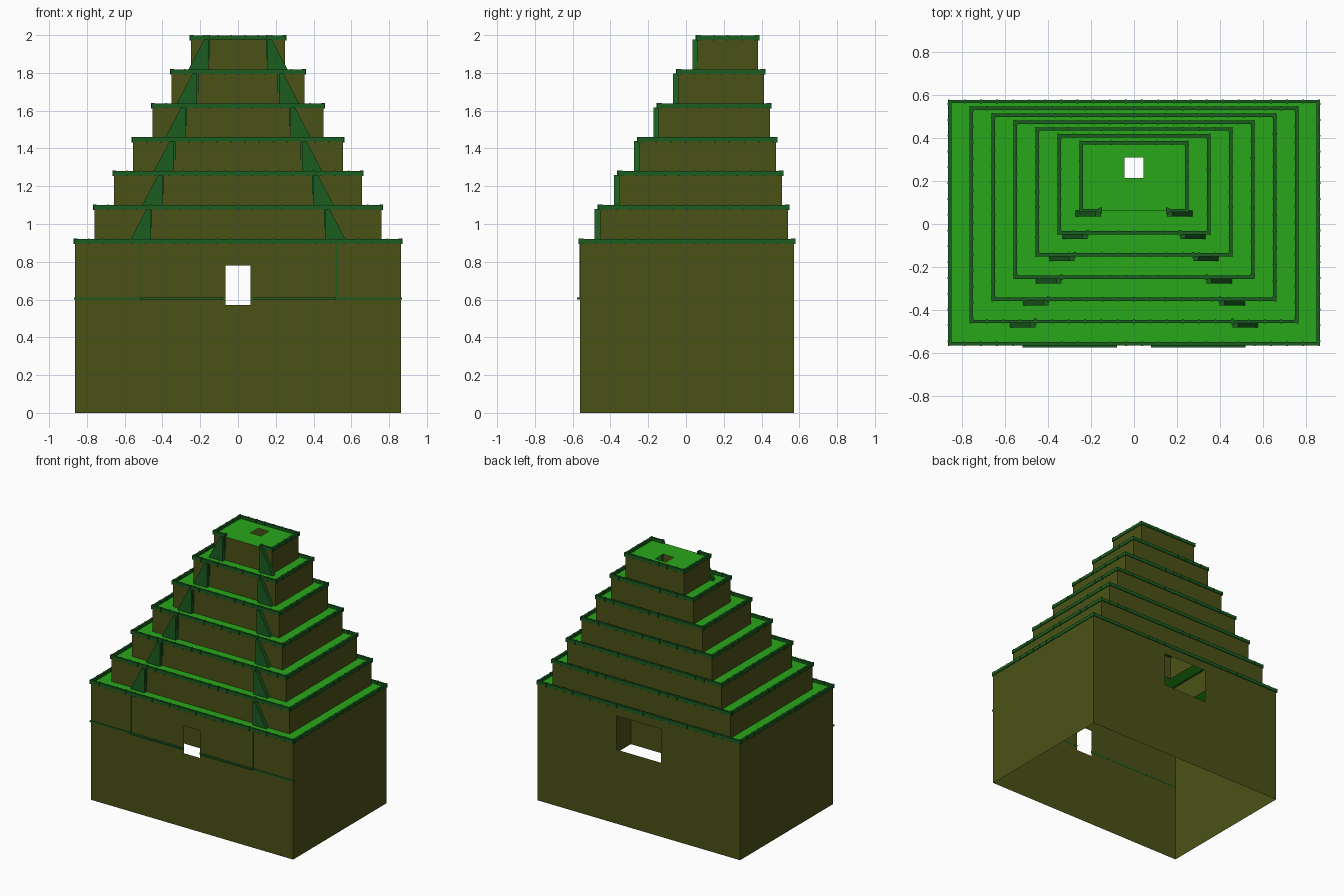
import bpy, bmesh

if "Cube" in bpy.data.objects:
    bpy.data.objects.remove(bpy.data.objects["Cube"])

def material(name, rgb):
    m = bpy.data.materials.new(name)
    m.diffuse_color = (*rgb, 1)
    m.use_nodes = True
    m.node_tree.nodes["Principled BSDF"].inputs["Base Color"].default_value = m.diffuse_color
    return m

WALL = material("mossy_stone", (0.07, 0.083, 0.008))
FLOOR = material("grass", (0.022, 0.38, 0.01))
TRIM = material("dark_trim", (0.01, 0.11, 0.014))

def finish(name, bm, mats):
    bmesh.ops.remove_doubles(bm, verts=bm.verts, dist=1e-5)
    bmesh.ops.recalc_face_normals(bm, faces=bm.faces)
    me = bpy.data.meshes.new(name)
    bm.to_mesh(me)
    bm.free()
    for m in mats:
        me.materials.append(m)
    ob = bpy.data.objects.new(name, me)
    bpy.context.collection.objects.link(ob)
    return ob

def prism(bm, pts):
    """Two matching loops joined into a solid."""
    a, b = [[bm.verts.new(p) for p in loop] for loop in pts]
    bm.faces.new(a)
    bm.faces.new(b[::-1])
    n = len(a)
    for i in range(n):
        bm.faces.new((a[i], b[i], b[(i + 1) % n], a[(i + 1) % n]))

def box(bm, x0, x1, y0, y1, z0, z1):
    prism(bm, [[(x0, y0, z), (x1, y0, z), (x1, y1, z), (x0, y1, z)] for z in (z0, z1)])

def corners(r):
    u0, u1, v0, v1 = r
    return [(u0, v0), (u1, v0), (u1, v1), (u0, v1)]

def frame(bm, outer, inner, place, mat):
    """Flat rectangle with a rectangular hole."""
    o, i = corners(outer), corners(inner)
    for k in range(4):
        j = (k + 1) % 4
        f = bm.faces.new([bm.verts.new(place(*p)) for p in (o[k], o[j], i[j], i[k])])
        f.material_index = mat

# Tier dimensions, bottom to top
STEP, H, LIP, N = 0.1795, 0.023, 0.006, 7

def tier(k):
    x = 0.868 - 0.1022 * k
    return -x, x, -0.566 + 0.1035 * k, 0.579 - 0.032 * k

def top_z(k):
    return 0.9 + STEP * k

def body(k):
    x0, x1, y0, y1 = tier(k)
    return x0 + LIP, x1 - LIP, y0 + LIP, y1 - LIP

# Hollow stepped shell, open underneath, with a roof opening
bm = bmesh.new()
for k in range(N):
    x0, x1, y0, y1 = body(k)
    zb, zt = (top_z(k - 1) if k else 0), top_z(k)
    c = corners(body(k))
    for s in range(4):
        if k == 0 and s in (0, 2):
            # front doorway and wider back opening
            hole = (-0.067, 0.067, 0.57, 0.78) if s == 0 else (-0.19, 0.19, 0.57, 0.83)
            y = y0 if s == 0 else y1
            frame(bm, (x0, x1, zb, zt), hole, lambda u, v, y=y: (u, y, v), 0)
            continue
        p, q = c[s], c[(s + 1) % 4]
        bm.faces.new([bm.verts.new(v) for v in ((*p, zb), (*q, zb), (*q, zt), (*p, zt))])
    inner = body(k + 1) if k < N - 1 else (-0.045, 0.045, 0.215, 0.31)
    frame(bm, body(k), inner, lambda u, v, z=zt: (u, v, z), 1)
finish("stepped_shell", bm, [WALL, FLOOR])

# Low parapet on every terrace, with evenly spaced joint studs
W, E = 0.016, 0.002
for k in range(N):
    bm = bmesh.new()
    x0, x1, y0, y1 = tier(k)
    z0, z1 = top_z(k), top_z(k) + H
    if k == N - 1:
        # the top tier is open at the front between the fins
        rails = [(x0, -0.16, y0, y0 + W), (0.16, x1, y0, y0 + W)]
    else:
        rails = [(x0, x1, y0, y0 + W)]
    rails += [(x0, x1, y1 - W, y1), (x0, x0 + W, y0 + W, y1 - W), (x1 - W, x1, y0 + W, y1 - W)]
    for a, b, c, d in rails:
        box(bm, a, b, c, d, z0 - 0.003, z1 - E)
        along_x = b - a > d - c
        length = max(b - a, d - c)
        n = max(1, round(length / 0.075))
        for i in range(n + 1):
            t = 0.004 + (length - 0.008) * i / n
            if along_x:
                box(bm, a + t - 0.004, a + t + 0.004, c - E, d + E, z0 - 0.006, z1)
            else:
                box(bm, a - E, b + E, c + t - 0.004, c + t + 0.004, z0 - 0.006, z1)
    finish(f"parapet_{k}", bm, [TRIM])

# Sloped fins flanking the stair line on each upper tier, mirrored
for k in range(1, N):
    bm = bmesh.new()
    xi = 0.155 + 0.061 * (N - 1 - k)
    zb, zt = top_z(k - 1), top_z(k)
    y1 = body(k)[2] + 0.001
    y0 = y1 - 0.028
    for s in (-1, 1):
        prof = [(xi, zb), (xi + 0.118, zb), (xi + 0.098, zb + 0.02),
                (xi + 0.024, zt), (xi, zt)]
        prof[2] = (xi + 0.108, zb + 0.02)
        prism(bm, [[(s * x, y, z) for x, z in prof] for y in (y0, y1)])
        # small post at the inner edge of each fin
        px = s * xi
        box(bm, px - 0.006, px + 0.006, y1 - 0.012, y1 + 0.014, zt - 0.1, zt + H)
    finish(f"stair_fins_{k}", bm, [TRIM])

# Ledge band and shallow upright strips across the front wall
bm = bmesh.new()
yf = body(0)[2]
for s in (-1, 1):
    a, b = sorted((s * 0.067, s * 0.868))
    box(bm, a, b, yf - 0.005, yf + 0.001, 0.599, 0.611)
    a, b = sorted((s * 0.08, s * 0.52))
    box(bm, a, b, yf - 0.016, yf + 0.001, 0.6, 0.61)
    box(bm, s * 0.52 - 0.003, s * 0.52 + 0.003, yf - 0.004, yf + 0.001, 0.61, 0.9)
finish("front_ledge", bm, [TRIM])
